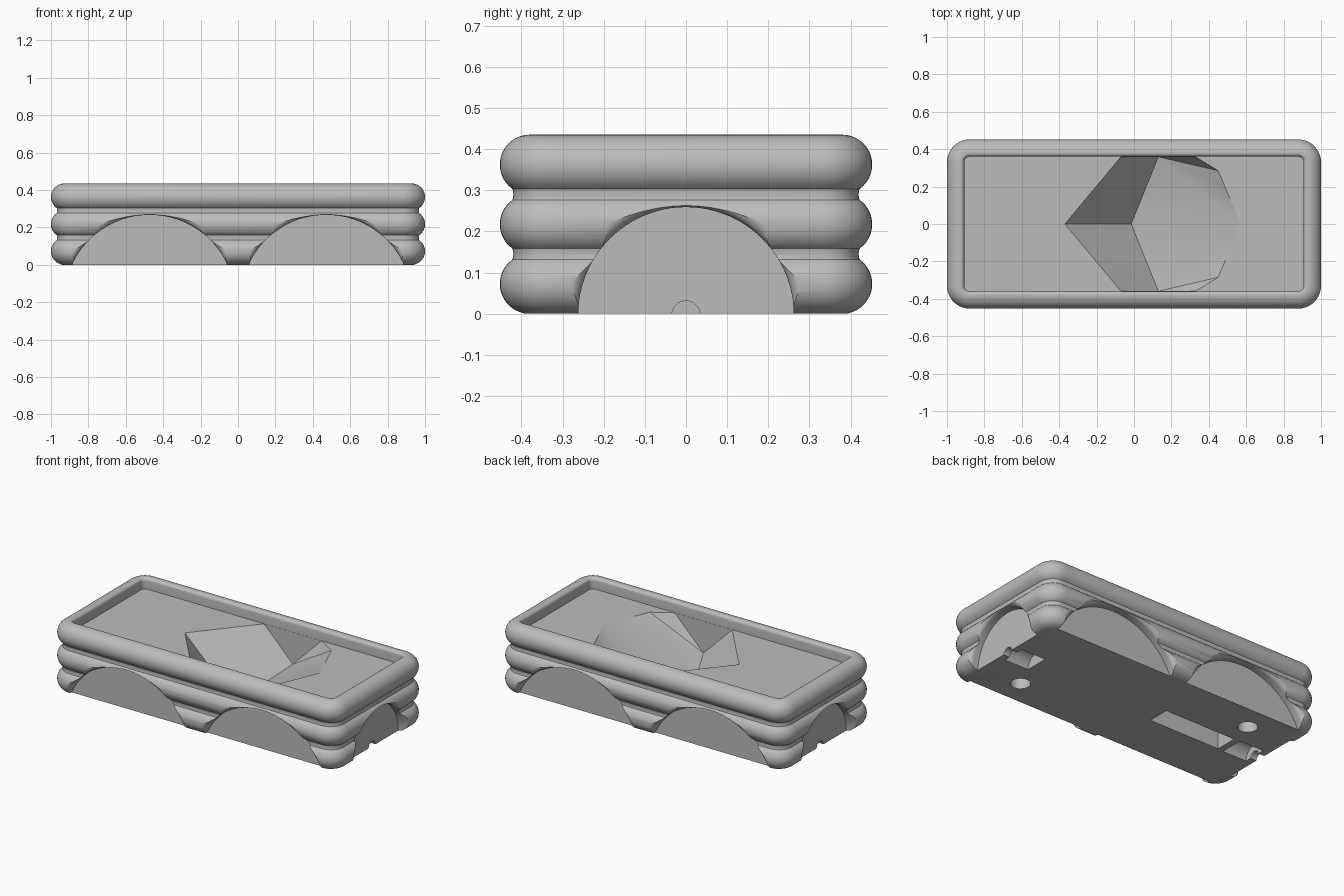
import bpy, bmesh
from math import sin, cos, pi, radians
from mathutils import Matrix

if "Cube" in bpy.data.objects:
    bpy.data.objects.remove(bpy.data.objects["Cube"], do_unlink=True)

grey = bpy.data.materials.new("plain_grey")
grey.use_nodes = True
colour = (0.5, 0.5, 0.5, 1)
grey.diffuse_color = colour
grey.node_tree.nodes["Principled BSDF"].inputs["Base Color"].default_value = colour

HALF_X, HALF_Y, CORNER = 0.9275, 0.38, 0.05   # core box behind the bulges
BULGE, TIERS, FLOOR = 0.0725, 3, 0.365
ARCH_INSET = 0.005                            # arch faces sit just outside the core


def finish(bm, name):
    bmesh.ops.recalc_face_normals(bm, faces=bm.faces)
    mesh = bpy.data.meshes.new(name)
    bm.to_mesh(mesh)
    bm.free()
    mesh.materials.append(grey)
    obj = bpy.data.objects.new(name, mesh)
    bpy.context.collection.objects.link(obj)
    return obj


def loft(loops, name):
    """Skin equal-length rings of points and cap both ends."""
    bm = bmesh.new()
    rings = [[bm.verts.new(p) for p in loop] for loop in loops]
    n = len(rings[0])
    for a, b in zip(rings, rings[1:]):
        for i in range(n):
            j = (i + 1) % n
            bm.faces.new((a[i], a[j], b[j], b[i]))
    bm.faces.new(rings[0])
    bm.faces.new(rings[-1])
    return finish(bm, name)


def rounded_rectangle(offset, z, steps=10):
    points = []
    for k, (sx, sy) in enumerate(((1, 1), (-1, 1), (-1, -1), (1, -1))):
        for s in range(steps + 1):
            t = (k + s / steps) * pi / 2
            r = CORNER + offset
            points.append((sx * (HALF_X - CORNER) + r * cos(t),
                           sy * (HALF_Y - CORNER) + r * sin(t), z))
    return points


# Wall section: three stacked bulges, rolled rim, then the tray floor
section = [(0.012, 0)]
for tier in range(TIERS):
    centre = BULGE * (2 * tier + 1)
    start = -70 if tier == 0 else -55
    end = 90 if tier == TIERS - 1 else 55
    for s in range(17):
        t = radians(start + (end - start) * s / 16)
        section.append((BULGE * cos(t), centre + BULGE * sin(t)))
    if tier < TIERS - 1:
        section.append((0.039, centre + BULGE))
top = 2 * BULGE * TIERS
for s in range(1, 7):
    t = s / 6 * pi / 2
    section.append((-0.02 * sin(t), top - 0.02 * (1 - cos(t))))
section.append((-0.02, FLOOR))
body = loft([rounded_rectangle(o, z) for o, z in section], "bulged_tray")

cutters = []


def arch_cutter(radius, centre, height, turn):
    """Round cutter with a flared lip, pointing out along the turned +x axis."""
    flare = 0.03
    rings = [(radius, 0)]
    for s in range(9):
        t = s / 8 * pi / 2
        rings.append((radius + flare * (1 - cos(t)), 0.0375 + flare * sin(t)))
    rings.append((radius + flare, 0.15))
    loops = [[(d, r * cos(2 * pi * i / 96), r * sin(2 * pi * i / 96))
              for i in range(96)] for r, d in rings]
    obj = loft(loops, "arch_cutter")
    obj.data.transform(Matrix.Translation((*centre, height)) @ Matrix.Rotation(turn, 4, 'Z'))
    cutters.append(obj)


def rod_cutter(radius, length, centre, axis='Z'):
    bm = bmesh.new()
    turn = Matrix.Rotation(pi / 2, 4, 'Y') if axis == 'X' else Matrix()
    bmesh.ops.create_cone(bm, cap_ends=True, segments=32, radius1=radius, radius2=radius,
                          depth=length, matrix=Matrix.Translation(centre) @ turn)
    cutters.append(finish(bm, "rod_cutter"))


# Arches on all four sides, holes and end channels under the base
for side in (-1, 1):
    for x in (-0.472, 0.472):
        arch_cutter(0.457, (x, side * (HALF_Y + ARCH_INSET)), -0.19, side * pi / 2)
    arch_cutter(0.262, (side * (HALF_X + ARCH_INSET), 0), -0.003, 0 if side > 0 else pi)
    rod_cutter(0.075, 0.17, (side * 0.805, 0, 0), 'X')
    rod_cutter(0.035, 0.2, (side * 0.91, 0, -0.004), 'X')
    rod_cutter(0.058, 0.24, (side * 0.65, -side * 0.225, 0))

# Rectangular slot under the base
bm = bmesh.new()
bmesh.ops.create_cube(bm, size=1, matrix=Matrix.Translation((-0.43, 0, 0))
                      @ Matrix.Diagonal((0.5, 0.14, 0.26, 1)))
cutters.append(finish(bm, "slot_cutter"))

# Faceted pit in the tray floor
edge = 0.359
rim_points = [(-0.37, 0), (-0.07, edge), (0.33, edge), (0.45, 0.285), (0.57, 0)]
bm = bmesh.new()
for sign in (1, -1):
    for x, y in rim_points:
        for z in (FLOOR, FLOOR + 0.04):
            bm.verts.new((x, y * sign, z))
    bm.verts.new((0.13, edge * sign, 0.165))
bm.verts.new((-0.015, 0, 0.025))
bmesh.ops.remove_doubles(bm, verts=bm.verts, dist=0.0005)
bmesh.ops.convex_hull(bm, input=bm.verts)
cutters.append(finish(bm, "pit_cutter"))

# Carve everything, then bake the result and drop the helpers
for cutter in cutters:
    cutter.hide_render = True
    mod = body.modifiers.new("carve", 'BOOLEAN')
    mod.operation = 'DIFFERENCE'
    mod.solver = 'EXACT'
    mod.object = cutter
graph = bpy.context.evaluated_depsgraph_get()
carved = bpy.data.meshes.new_from_object(body.evaluated_get(graph))
body.modifiers.clear()
body.data = carved
carved.name = "bulged_tray"
for cutter in cutters:
    bpy.data.objects.remove(cutter, do_unlink=True)

bpy.ops.object.select_all(action='DESELECT')
body.select_set(True)
bpy.context.view_layer.objects.active = body
bpy.ops.object.shade_smooth_by_angle(angle=radians(25))
